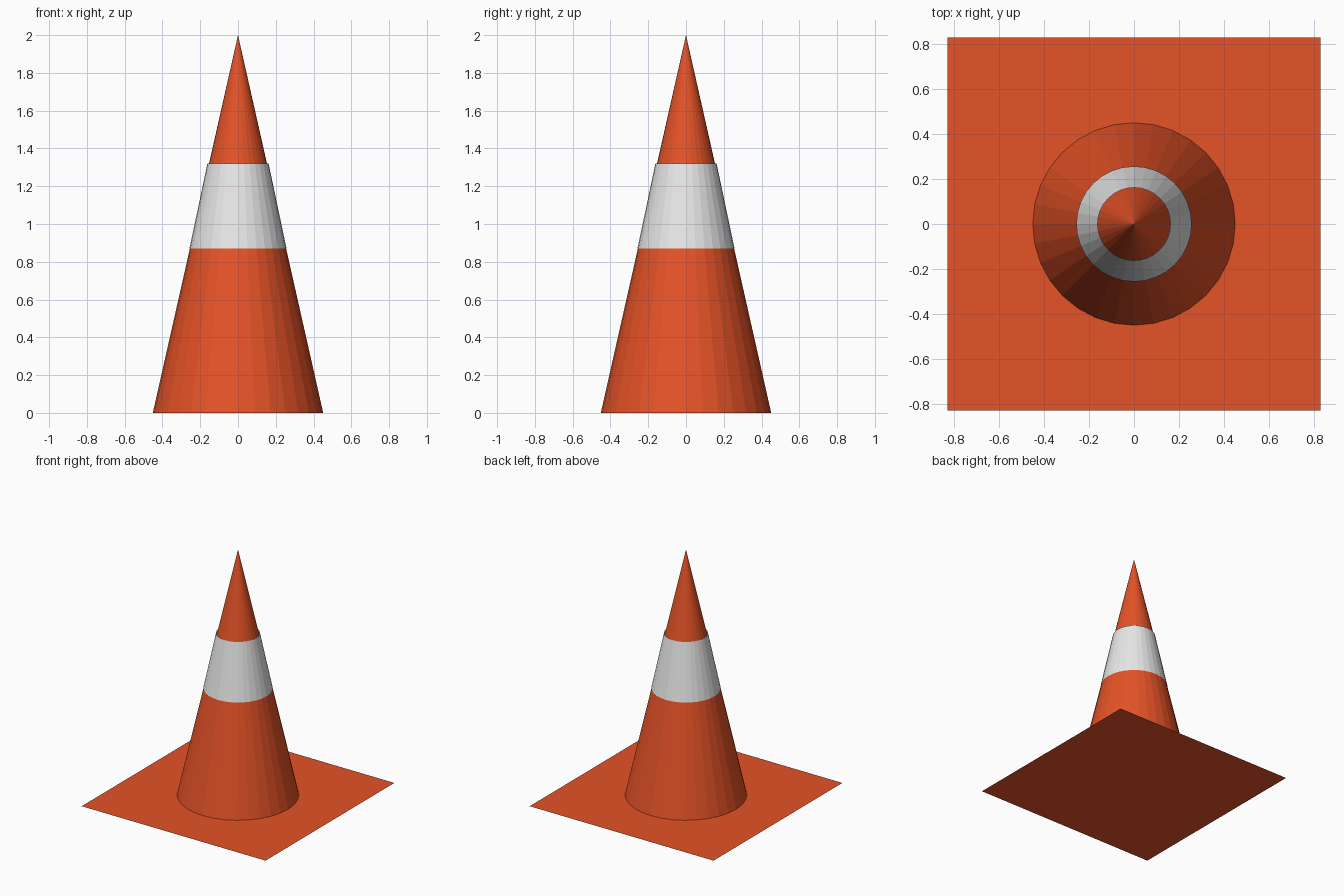
import bpy

if "Cube" in bpy.data.objects:
    bpy.data.objects.remove(bpy.data.objects["Cube"])


def material(name, color):
    mat = bpy.data.materials.new(name)
    mat.diffuse_color = (*color, 1.0)
    mat.use_nodes = True
    mat.node_tree.nodes["Principled BSDF"].inputs["Base Color"].default_value = mat.diffuse_color
    return mat


orange = material("orange", (0.78, 0.085, 0.02))
white = material("white", (0.8, 0.8, 0.8))


def frustum(name, r_low, r_high, z_low, z_high, mat):
    """Open 32-sided cone section between two heights."""
    bpy.ops.mesh.primitive_cone_add(
        vertices=32, radius1=r_low, radius2=r_high, depth=z_high - z_low,
        end_fill_type='NOTHING', location=(0, 0, (z_low + z_high) / 2))
    obj = bpy.context.object
    obj.name = name
    obj.data.materials.append(mat)
    return obj


# Thin square base sheet on the ground
bpy.ops.mesh.primitive_plane_add(size=1.66, location=(0, 0, 0))
base = bpy.context.object
base.name = "base_plate"
base.data.materials.append(orange)

# Pointed body
frustum("cone_body", 0.451, 0.0, 0.0, 2.0, orange)

# Reflective sleeve, standing slightly proud at its top edge
frustum("reflective_band", 0.257, 0.162, 0.87, 1.32, white)
